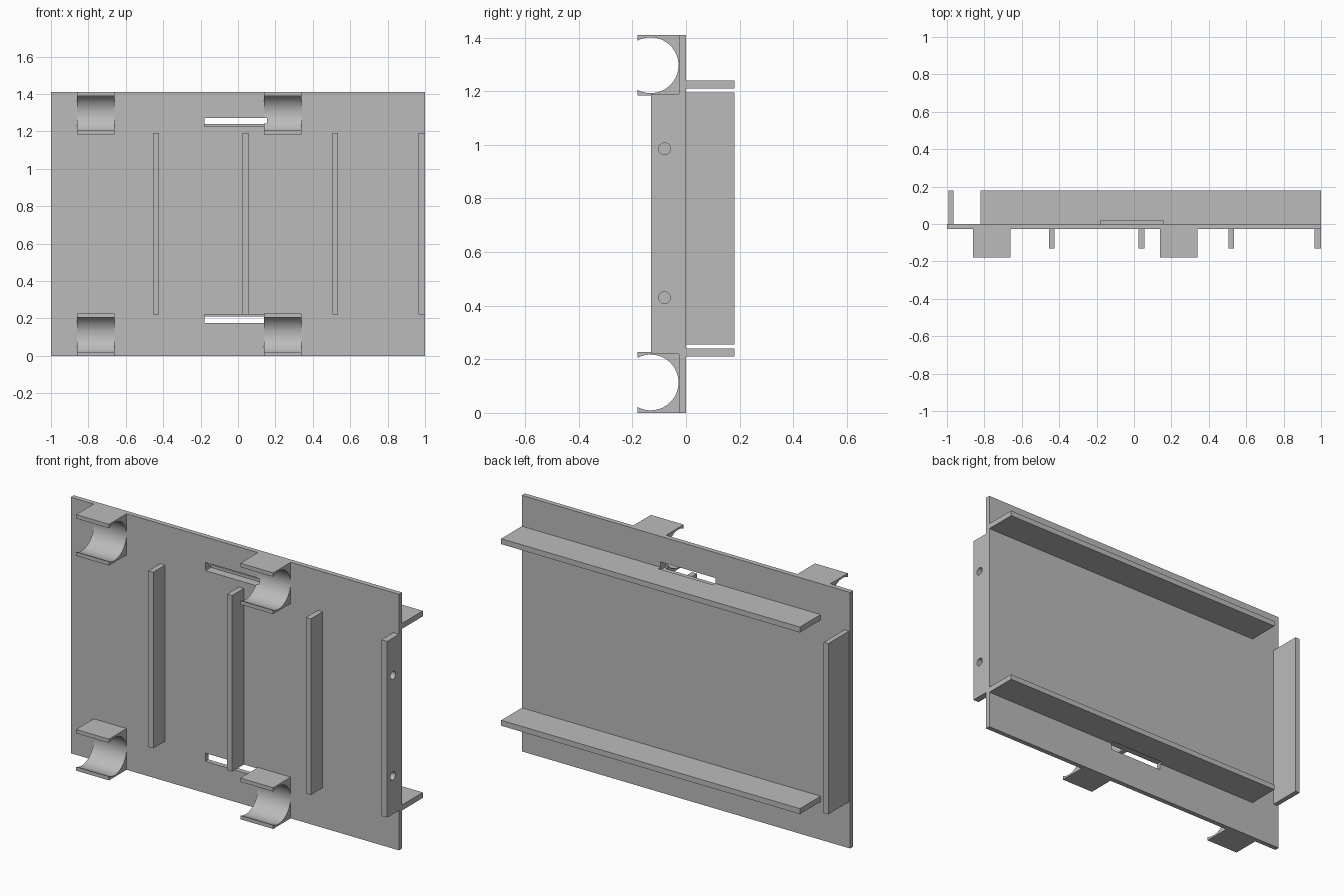
import bpy, bmesh, math

if "Cube" in bpy.data.objects:
    bpy.data.objects.remove(bpy.data.objects["Cube"], do_unlink=True)

grey = bpy.data.materials.new("plain_grey")
grey.use_nodes = True
color = (0.5, 0.5, 0.5, 1)
grey.diffuse_color = color
grey.node_tree.nodes["Principled BSDF"].inputs["Base Color"].default_value = color

HEIGHT = 1.41
FRONT = -0.027      # front face of the panel
DEPTH = 0.18


def finish(name, bm):
    bmesh.ops.recalc_face_normals(bm, faces=bm.faces)
    mesh = bpy.data.meshes.new(name)
    bm.to_mesh(mesh)
    bm.free()
    obj = bpy.data.objects.new(name, mesh)
    bpy.context.collection.objects.link(obj)
    mesh.materials.append(grey)
    return obj


def box(name, x, y, z):
    bm = bmesh.new()
    bmesh.ops.create_cube(bm, size=1)
    for v in bm.verts:
        v.co = [lo + (c + 0.5) * (hi - lo) for c, (lo, hi) in zip(v.co, (x, y, z))]
    return finish(name, bm)


def clip(name, x, base):
    # C-shaped bracket profile, extruded along x
    height, cy, r = 0.227, -0.132, 0.104
    cz = height / 2
    back = FRONT + 0.004
    end = math.acos((-DEPTH - cy) / r)
    pts = [(-DEPTH, 0), (back, 0), (back, height), (-DEPTH, height)]
    steps = 40
    for i in range(steps + 1):
        a = end - 2 * end * i / steps
        pts.append((cy + r * math.cos(a), cz + r * math.sin(a)))
    bm = bmesh.new()
    face = bm.faces.new([bm.verts.new((x, y, base + z)) for y, z in pts])
    new = bmesh.ops.extrude_face_region(bm, geom=[face])["geom"]
    bmesh.ops.translate(bm, vec=(0.2, 0, 0),
                        verts=[g for g in new if isinstance(g, bmesh.types.BMVert)])
    obj = finish(name, bm)
    bpy.ops.object.select_all(action='DESELECT')
    obj.select_set(True)
    bpy.context.view_layer.objects.active = obj
    bpy.ops.object.shade_smooth_by_angle(angle=math.radians(30))
    return obj


def cut(obj, cutter):
    mod = obj.modifiers.new("cut", 'BOOLEAN')
    mod.operation = 'DIFFERENCE'
    mod.solver = 'EXACT'
    mod.object = cutter


def hide(obj):
    obj.hide_render = True
    obj.hide_set(True)
    obj.display_type = 'WIRE'


# Main panel
panel = box("panel", (-1, 1), (FRONT, 0), (0, HEIGHT))

# Rails on the back, slots and clips at both ends of the height
for level, rail_z, slot_z, clip_z in (("lower", 0.21, 0.175, 0),
                                      ("upper", 1.21, 1.225, HEIGHT - 0.227)):
    rail = box(level + "_rail", (-0.82, 1), (-0.001, DEPTH), (rail_z, rail_z + 0.03))
    slot = box(level + "_slot_cutter", (-0.18, 0.155), (-0.043, 0.02), (slot_z, slot_z + 0.045))
    right_clip = clip(level + "_right_clip", -0.86, clip_z)
    left_clip = clip(level + "_left_clip", 0.14, clip_z)
    for part in (panel, rail, left_clip):
        cut(part, slot)
    hide(slot)

# Upright flange on the back
box("back_flange", (-0.993, -0.965), (-0.001, DEPTH), (0.255, 1.195))

# Upright ribs on the front
for i, x in enumerate((-0.455, 0.025, 0.505, 0.965)):
    right = 1 if i == 3 else x + 0.03
    rib = box("front_rib_%d" % (i + 1), (x, right), (-0.13, FRONT + 0.001), (0.22, 1.19))

# Screw holes in the outer rib
for i, z in enumerate((0.43, 0.985)):
    bpy.ops.mesh.primitive_cylinder_add(vertices=32, radius=0.022, depth=0.1,
                                        location=(0.98, -0.08, z),
                                        rotation=(0, math.pi / 2, 0))
    drill = bpy.context.object
    drill.name = "hole_cutter_%d" % (i + 1)
    drill.data.materials.append(grey)
    cut(rib, drill)
    hide(drill)
